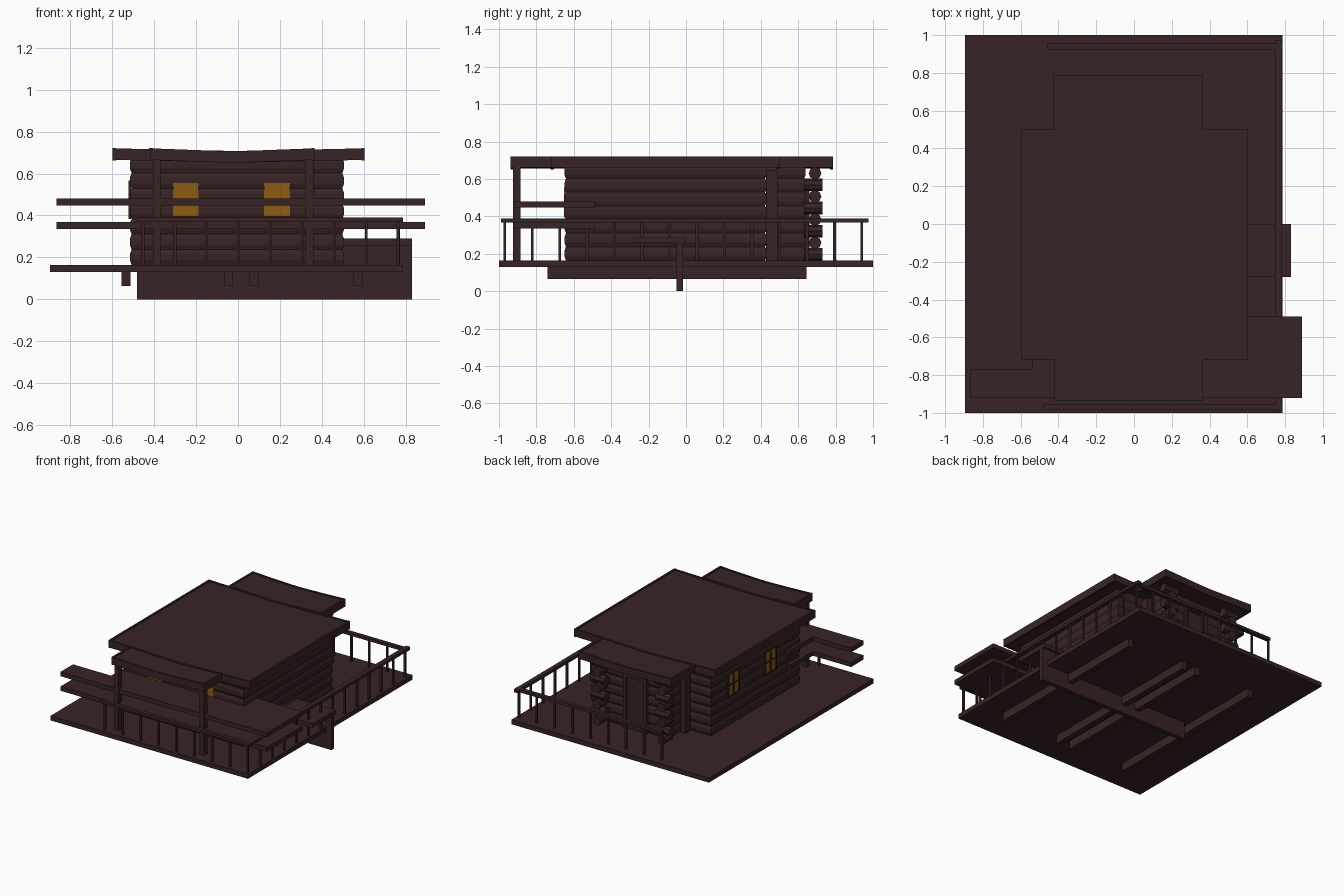
import bpy, bmesh, math
from mathutils import Matrix, Vector

if "Cube" in bpy.data.objects:
    bpy.data.objects.remove(bpy.data.objects["Cube"])


def material(name, rgb):
    m = bpy.data.materials.new(name)
    m.diffuse_color = (*rgb, 1)
    m.use_nodes = True
    m.node_tree.nodes["Principled BSDF"].inputs["Base Color"].default_value = m.diffuse_color
    return m


WOOD = material("dark brown wood", (0.039, 0.0175, 0.018))
GLOW = material("amber window", (0.26, 0.11, 0.005))


def finish(name, bm, mat=WOOD):
    bmesh.ops.recalc_face_normals(bm, faces=bm.faces)
    me = bpy.data.meshes.new(name)
    bm.to_mesh(me)
    bm.free()
    me.materials.append(mat)
    ob = bpy.data.objects.new(name, me)
    bpy.context.collection.objects.link(ob)
    return ob


def add_box(bm, x0, x1, y0, y1, z0, z1):
    m = Matrix.Translation(((x0 + x1) / 2, (y0 + y1) / 2, (z0 + z1) / 2))
    m = m @ Matrix.Diagonal((x1 - x0, y1 - y0, z1 - z0, 1))
    bmesh.ops.create_cube(bm, size=1, matrix=m)


def boxes(name, items, mat=WOOD):
    bm = bmesh.new()
    for b in items:
        add_box(bm, *b)
    return finish(name, bm, mat)


def extrude_y(bm, profile, y0, y1):
    # closed x-z outline swept along y
    f = bm.faces.new([bm.verts.new((x, y0, z)) for x, z in profile])
    r = bmesh.ops.extrude_face_region(bm, geom=[f])
    vs = [v for v in r["geom"] if isinstance(v, bmesh.types.BMVert)]
    bmesh.ops.translate(bm, verts=vs, vec=(0, y1 - y0, 0))


def log_walls(name, x0, x1, y0, y1, z0, z1, courses):
    # stacked courses with a chamfered joint between them
    bm = bmesh.new()
    h = (z1 - z0) / courses
    prev = None
    for i in range(courses):
        for t, o in ((0, 0.008), (0.3, 0), (0.7, 0), (1, 0.008)):
            if i and t == 0:
                continue
            z = z0 + (i + t) * h
            ring = [bm.verts.new(p) for p in ((x0 + o, y0 + o, z), (x1 - o, y0 + o, z),
                                              (x1 - o, y1 - o, z), (x0 + o, y1 - o, z))]
            if prev:
                for k in range(4):
                    bm.faces.new((prev[k], prev[(k + 1) % 4], ring[(k + 1) % 4], ring[k]))
            else:
                bm.faces.new(ring)
            prev = ring
    bm.faces.new(prev)
    return finish(name, bm)


def dished_roof(name, x0, x1, y0, y1):
    # shallow valley slab with raised rim boards
    bm = bmesh.new()
    c, w = (x0 + x1) / 2, 0.015

    def strip(ya, yb, top, bottom):
        prof = [(x0, top), (c - 0.1, top - 0.011), (c, top - 0.013), (c + 0.1, top - 0.011), (x1, top)]
        under = [(x, z - (top - bottom)) for x, z in reversed(prof)]
        extrude_y(bm, prof + under, ya, yb)
    strip(y0 + w, y1 - w, 0.715, 0.67)
    strip(y0, y0 + w, 0.72, 0.665)
    strip(y1 - w, y1, 0.72, 0.665)
    for xa in (x0, x1 - w):
        add_box(bm, xa, xa + w, y0, y1, 0.662, 0.721)
    return finish(name, bm)


# deck and its supports
boxes("deck", [(-0.895, 0.785, -1, 1, 0.13, 0.165)])
boxes("floor_joists", [(x, x + 0.043, -0.74, 0.645, 0.065, 0.13) for x in (-0.555, -0.067, 0.055, 0.55)])
boxes("cross_beam", [(-0.48, 0.83, -0.05, -0.017, 0, 0.275)])
boxes("side_bench", [(0.48, 0.83, -0.28, 0, 0.258, 0.29)])

# walls and roofs
log_walls("main_walls", -0.515, 0.505, -0.65, 0.43, 0.165, 0.675, 7)
log_walls("back_entry_walls", -0.30, 0.25, 0.42, 0.64, 0.165, 0.675, 7)
boxes("back_wall_trim", [(x, x + 0.04, 0.43, 0.49, 0.165, 0.645) for x in (-0.34, 0.25)])
dished_roof("main_roof", -0.597, 0.603, -0.72, 0.5)
dished_roof("back_porch_roof", -0.425, 0.365, 0.49, 0.785)
dished_roof("front_porch_roof", -0.42, 0.365, -0.937, -0.71)

# crossed log ends at the back entry corners
bm = bmesh.new()
for x in (-0.30, 0.25):
    for i in range(8):
        z = 0.197 + i * 0.062
        if i % 2:
            axis, mid, length = "X", (x, 0.69, z), 0.12
        else:
            axis, mid, length = "Y", (x, 0.68, z), 0.10
        rot = Matrix.Rotation(math.pi / 2, 4, "Y" if axis == "X" else "X")
        bmesh.ops.create_cone(bm, cap_ends=True, segments=8, radius1=0.034, radius2=0.034,
                              depth=length, matrix=Matrix.Translation(mid) @ rot)
finish("corner_logs", bm)

# back door with frame
boxes("back_door", [(-0.10, 0.05, 0.63, 0.646, 0.165, 0.56)])
boxes("back_door_frame", [(-0.125, -0.10, 0.63, 0.66, 0.165, 0.585),
                          (0.05, 0.075, 0.63, 0.66, 0.165, 0.585),
                          (-0.10, 0.05, 0.63, 0.66, 0.56, 0.585)])

# front porch posts
boxes("porch_posts", [(x, x + 0.037, -0.925, -0.885, 0.165, 0.675) for x in (-0.405, 0.322)])

# two counter boards wrapping the front
for name, z in (("lower_counter", 0.335), ("upper_counter", 0.447)):
    boxes(name, [(-0.865, -0.54, -0.92, -0.77, z, z + 0.034),
                 (-0.54, 0.89, -0.92, -0.49, z, z + 0.034)])

# railings on front, right and back
rails = [(-0.48, 0.785, -0.985, -0.955, 0.368, 0.39),
         (0.747, 0.782, -0.99, 0.975, 0.368, 0.39),
         (-0.46, 0.785, 0.925, 0.955, 0.368, 0.39)]
boxes("hand_rails", rails)
posts = []
for i in range(9):
    x = -0.46 + i * 0.152
    posts += [(x, x + 0.014, y, y + 0.014, 0.165, 0.37) for y in (-0.977, 0.933)]
for i in range(1, 13):
    y = -0.977 + i * 0.147
    posts.append((0.757, 0.771, y, y + 0.014, 0.165, 0.37))
boxes("balusters", posts)

# windows: amber panes on front and left, mullions on the left
boxes("front_windows", [(x, x + 0.122, -0.653, -0.645, 0.395, 0.555) for x in (-0.31, 0.125)], GLOW)
boxes("left_windows", [(-0.518, -0.51, y, y + 0.12, 0.395, 0.555) for y in (-0.35, 0.10)], GLOW)
bars = []
for y in (-0.35, 0.10):
    bars.append((-0.522, -0.512, y + 0.052, y + 0.068, 0.395, 0.555))
    bars.append((-0.522, -0.512, y, y + 0.12, 0.47, 0.482))
    for ya in (y - 0.012, y + 0.12):
        bars.append((-0.522, -0.51, ya, ya + 0.012, 0.383, 0.567))
    for za in (0.383, 0.555):
        bars.append((-0.522, -0.51, y, y + 0.12, za, za + 0.012))
boxes("left_window_frames", bars)
